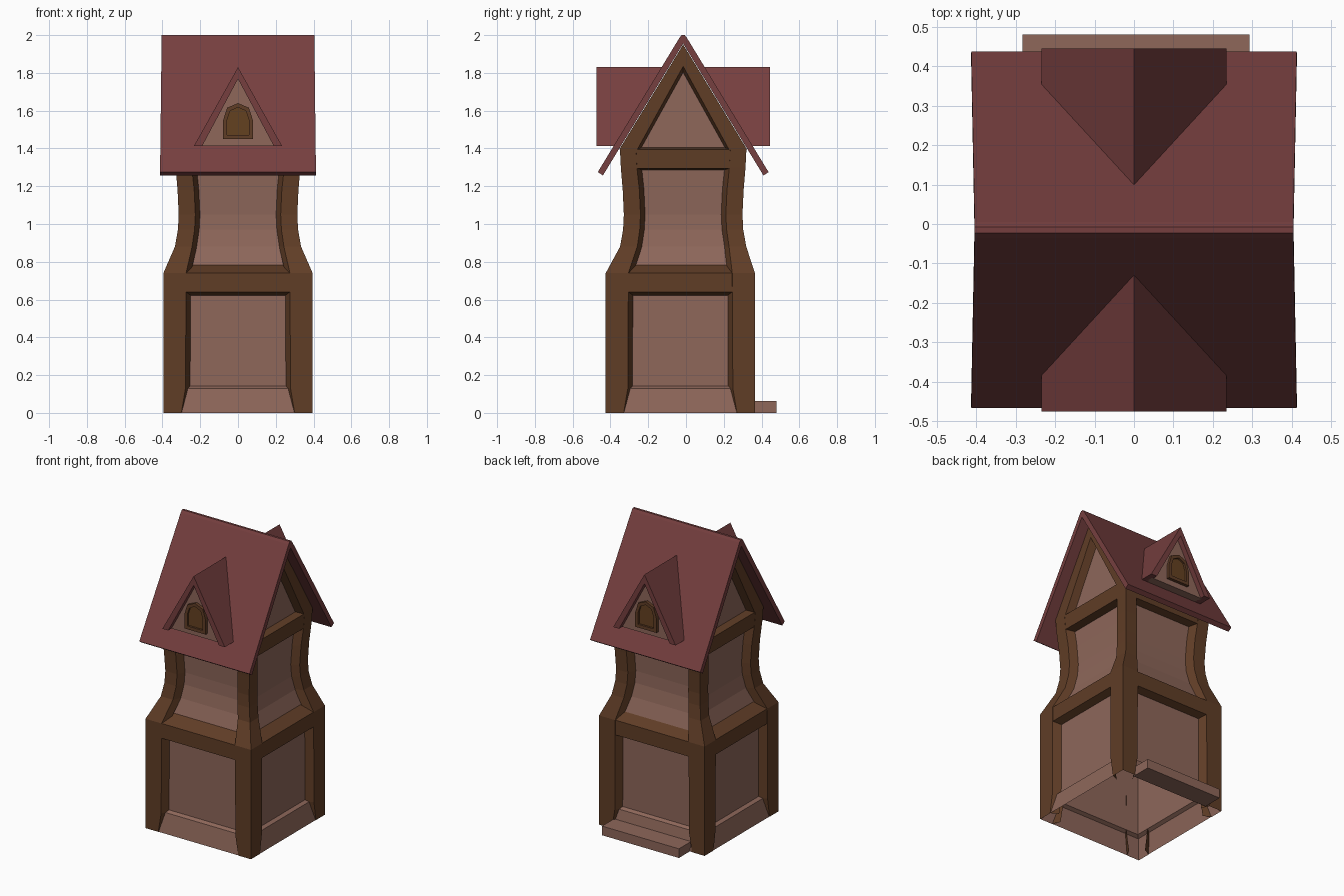
import bpy, bmesh

if "Cube" in bpy.data.objects:
    bpy.data.objects.remove(bpy.data.objects["Cube"])

def srgb(r, g, b):
    return tuple((c / 255 / 12.92) if c < 10 else ((c / 255 + 0.055) / 1.055) ** 2.4 for c in (r, g, b)) + (1.0,)

def material(name, rgb):
    m = bpy.data.materials.new(name)
    m.diffuse_color = srgb(*rgb)
    m.use_nodes = True
    m.node_tree.nodes["Principled BSDF"].inputs["Base Color"].default_value = m.diffuse_color
    return m

PLASTER = material("dusty_pink_plaster", (142, 103, 90))
TIMBER = material("brown_timber", (96, 61, 38))
ROOF = material("red_roof", (118, 63, 63))
PANE = material("amber_brown_pane", (100, 65, 32))

CY = -0.015  # y centre of the upper storey and roof

def loft(name, mat, loops, closed=True, caps=(False, False)):
    """Skin a list of equal-length point loops, optionally capping the ends."""
    bm = bmesh.new()
    rows = [[bm.verts.new(p) for p in loop] for loop in loops]
    n = len(rows[0])
    for a, b in zip(rows, rows[1:]):
        for i in range(n if closed else n - 1):
            j = (i + 1) % n
            bm.faces.new((a[i], a[j], b[j], b[i]))
    if caps[0]:
        bm.faces.new(rows[0][::-1])
    if caps[1]:
        bm.faces.new(rows[-1])
    bmesh.ops.recalc_face_normals(bm, faces=bm.faces)
    me = bpy.data.meshes.new(name)
    bm.to_mesh(me)
    bm.free()
    me.materials.append(mat)
    ob = bpy.data.objects.new(name, me)
    bpy.context.collection.objects.link(ob)
    return ob

def square(h, z):
    """Square section; the lower storey sits slightly further forward."""
    cy = -0.03 if z < 0.76 else CY
    return [(-h, cy - h, z), (h, cy - h, z), (h, cy + h, z), (-h, cy + h, z)]

def mirror(half):
    """Complete a half profile (u, z); points on the axis are kept once."""
    return half + [(-u, z) for u, z in reversed(half) if u > 0]

# plaster shell with sloped plinth and waisted upper storey, open below
loft("plaster_walls", PLASTER, [square(h, z) for h, z in (
    (.393, 0), (.368, .13), (.345, .142), (.345, .70), (.325, .77), (.285, .88),
    (.268, .97), (.264, 1.05), (.27, 1.18), (.283, 1.4))])

# corner posts: z, outer half width, inner edge
POST = [(0, .395, .30), (.13, .395, .278), (.74, .395, .275), (.88, .334, .243),
        (.97, .318, .23), (1.05, .314, .226), (1.18, .32, .232), (1.3, .33, .245), (1.4, .335, .25)]
for sx, xn in ((-1, "left"), (1, "right")):
    for sy, yn in ((-1, "front"), (1, "back")):
        loops = []
        for z, h, a in POST:
            cy = -0.03 if z < 0.76 else CY
            pts = [(a - .025, h - .051), (a, h), (h, h), (h, a), (h - .051, a - .025)]
            loops.append([(sx * u, cy + sy * v, z) for u, v in pts])
        loft(f"{yn}_{xn}_post", TIMBER, loops, closed=False)

# horizontal timber bands
loft("middle_beam", TIMBER, [square(h, z) for h, z in
     ((.343, .622), (.394, .64), (.394, .74), (.318, .785))])
loft("upper_beam", TIMBER, [square(h, z) for h, z in
     ((.272, 1.285), (.329, 1.295), (.334, 1.395), (.28, 1.405))])

# gable ends: timber rafters and recessed plaster triangle
for sx, xn in ((-1, "left"), (1, "right")):
    rafters = mirror([(.225, 1.395), (0, 1.80)])[::-1]
    inner_back = [(-.228, 1.39), (0, 1.80), (.228, 1.39)]
    inner = [(-.2425, 1.395), (0, 1.835), (.2425, 1.395)]
    outer = [(-.338, 1.395), (0, 1.95), (.338, 1.395)]
    def at(x, pts):
        return [(sx * x, CY + u, z) for u, z in pts]
    loft(f"{xn}_gable_rafters", TIMBER,
         [at(.28, inner_back), at(.334, inner), at(.334, outer), at(.28, outer)], closed=False)
    loft(f"{xn}_gable_wall", PLASTER,
         [at(.275, outer), at(.284, outer)], caps=(True, True))

# main roof: folded slab, a little wider at the eaves
profile = [(-.425, 1.257), (-.452, 1.275), (-.02, 1.985), (-.008, 2.0), (.008, 2.0),
           (.02, 1.985), (.452, 1.275), (.425, 1.257), (0, 1.955)]
loft("main_roof", ROOF,
     [[(s * (.404 + .012 * (2 - z)), CY + u, z) for u, z in profile] for s in (-1, 1)],
     caps=(True, True))

# dormers front and back, each running into the main roof slope
for sy, yn in ((-1, "front"), (1, "back")):
    def front(pts, d):
        return [(u, CY + sy * d, z) for u, z in pts]
    def slope(pts):
        return [(u, CY + sy * ((2.0 - z) / 1.643), z) for u, z in pts]
    chevron = [(-.19, 1.412), (-.234, 1.412), (0, 1.83), (.234, 1.412), (.19, 1.412), (0, 1.768)]
    loft(f"{yn}_dormer_roof", ROOF, [slope(chevron), front(chevron, .46)], caps=(True, True))
    tri = [(-.2, 1.412), (0, 1.78), (.2, 1.412)]
    loft(f"{yn}_dormer_wall", PLASTER, [slope(tri), front(tri, .425)], caps=(False, True))
    # arched window
    arch = mirror([(.08, 1.45), (.08, 1.545), (.058, 1.615), (0, 1.64)])
    pane = mirror([(.058, 1.472), (.058, 1.55), (.042, 1.598), (0, 1.618)])
    loft(f"{yn}_window_frame", TIMBER,
         [front(arch, .42), front(arch, .445), front(pane, .445), front(pane, .428)])
    loft(f"{yn}_window_pane", PANE, [front(pane, .426), front(pane, .432)], caps=(True, True))

# back doorstep
step = [(-.283, .345), (.293, .345), (.293, .48), (-.283, .48)]
loft("back_step", PLASTER, [[(x, y, z) for x, y in step] for z in (0, .062)], caps=(True, True))
